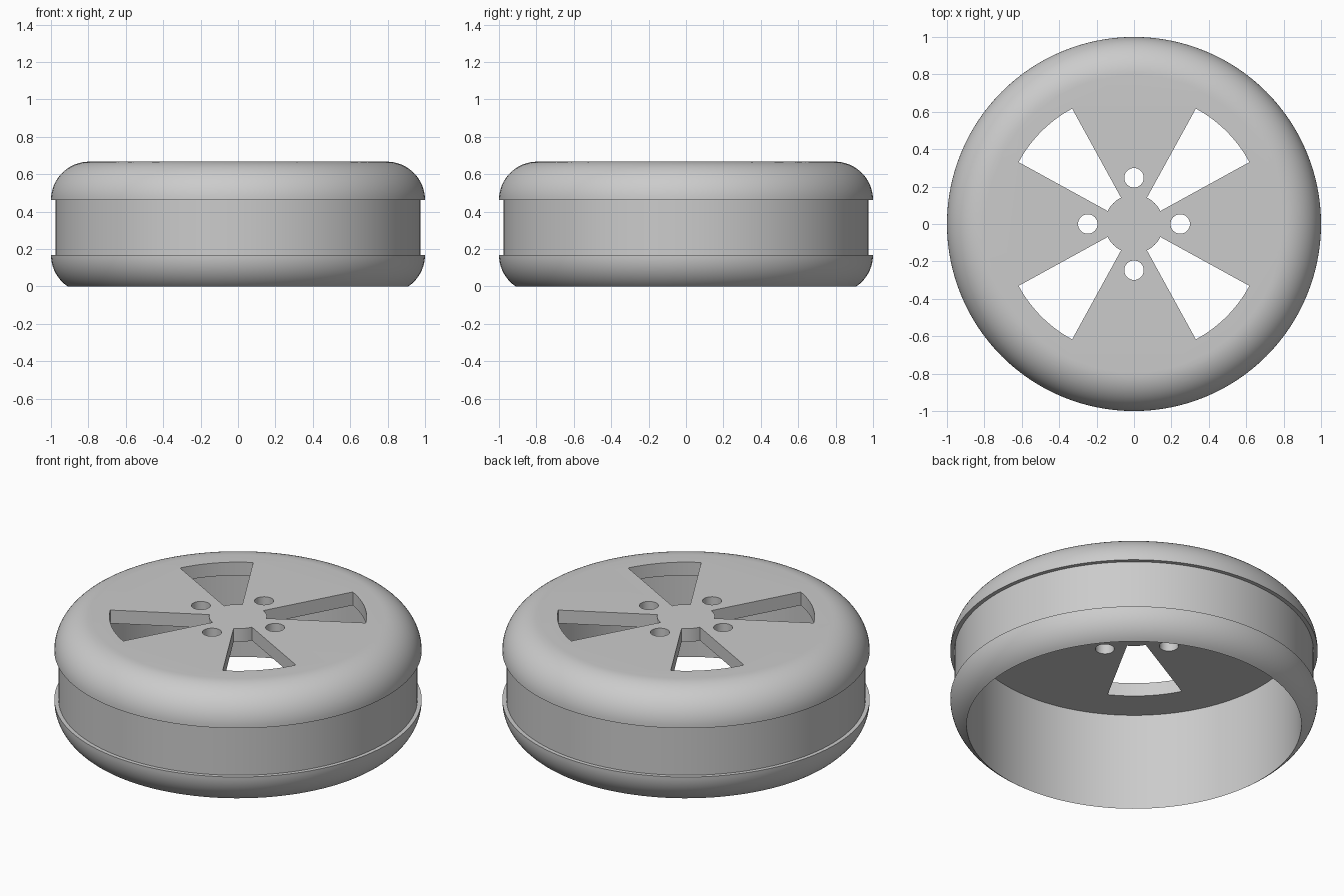
import bpy, bmesh
from math import sin, cos, pi, radians, atan2, hypot, sqrt
from mathutils import Vector

cube = bpy.data.objects.get("Cube")
if cube:
    bpy.data.objects.remove(cube, do_unlink=True)

SEGMENTS = 128
TOP, UNDER = 0.667, 0.587          # wheel face, upper and lower surface
FILLET = 0.205                     # rounding of both rim flanges
GROOVE_LOW, GROOVE_HIGH = 0.169, 0.462
GROOVE_R = 0.977
CORE = 1 - FILLET
BORE = CORE + sqrt(FILLET ** 2 - GROOVE_LOW ** 2)

metal = bpy.data.materials.new("grey metal")
metal.use_nodes = True
grey = (0.6, 0.6, 0.6, 1)
metal.diffuse_color = grey
metal.node_tree.nodes["Principled BSDF"].inputs["Base Color"].default_value = grey


def make_object(name, bm):
    bmesh.ops.recalc_face_normals(bm, faces=bm.faces)
    mesh = bpy.data.meshes.new(name)
    bm.to_mesh(mesh)
    bm.free()
    mesh.materials.append(metal)
    obj = bpy.data.objects.new(name, mesh)
    bpy.context.collection.objects.link(obj)
    return obj


def arc(cx, cy, r, start, end, steps):
    angles = [start + (end - start) * i / steps for i in range(steps + 1)]
    return [(cx + r * cos(a), cy + r * sin(a)) for a in angles]


def lathe(name, profile):
    bm = bmesh.new()
    verts = [bm.verts.new((r, 0, z)) for r, z in profile]
    edges = [bm.edges.new(pair) for pair in zip(verts, verts[1:])]
    bmesh.ops.spin(bm, geom=verts + edges, cent=(0, 0, 0), axis=(0, 0, 1),
                   angle=2 * pi, steps=SEGMENTS)
    bmesh.ops.remove_doubles(bm, verts=bm.verts, dist=1e-4)
    # merge the flat fans of the wheel face into single faces
    bmesh.ops.dissolve_limit(bm, angle_limit=0.005, verts=bm.verts, edges=bm.edges)
    return make_object(name, bm)


def add_prism(bm, outline):
    face = bm.faces.new([bm.verts.new((x, y, UNDER - 0.1)) for x, y in outline])
    new = bmesh.ops.extrude_face_region(bm, geom=[face])["geom"]
    moved = [v for v in new if isinstance(v, bmesh.types.BMVert)]
    bmesh.ops.translate(bm, verts=moved, vec=Vector((0, 0, 0.3)))


# Rim: face plate, rounded upper flange, groove, lower flange and open bore
low_end = atan2(-GROOVE_LOW, BORE - CORE)
profile = [(0, TOP)]
profile += arc(CORE, TOP - FILLET, FILLET, pi / 2, 0, 16)
profile += [(GROOVE_R, GROOVE_HIGH), (GROOVE_R, GROOVE_LOW)]
profile += arc(CORE, GROOVE_LOW, FILLET, 0, low_end, 12)
profile += [(BORE, UNDER), (0, UNDER)]
rim = lathe("wheel_rim", profile)

# Cutters: four wedge windows on the diagonals and four bolt holes between them
inner_half, outer_half = radians(18.8), radians(16.8)
inner_r, outer_r = 0.157, 0.7
cutters = bmesh.new()
for i in range(4):
    turn = i * pi / 2
    mid = turn + pi / 4
    window = arc(0, 0, outer_r, mid - outer_half, mid + outer_half, 12)
    window += arc(0, 0, inner_r, mid + inner_half, mid - inner_half, 8)
    add_prism(cutters, window)
    hole = arc(0.247 * cos(turn), 0.247 * sin(turn), 0.052, 0, 2 * pi, 32)
    add_prism(cutters, hole[:-1])
cutter = make_object("window_cutter", cutters)
cutter.hide_render = True

cut = rim.modifiers.new("windows", "BOOLEAN")
cut.operation = "DIFFERENCE"
cut.solver = "EXACT"
cut.object = cutter

bpy.ops.object.select_all(action="DESELECT")
rim.select_set(True)
bpy.context.view_layer.objects.active = rim
bpy.ops.object.modifier_apply(modifier=cut.name)
bpy.data.objects.remove(cutter, do_unlink=True)
bpy.ops.object.shade_smooth_by_angle(angle=radians(30))
